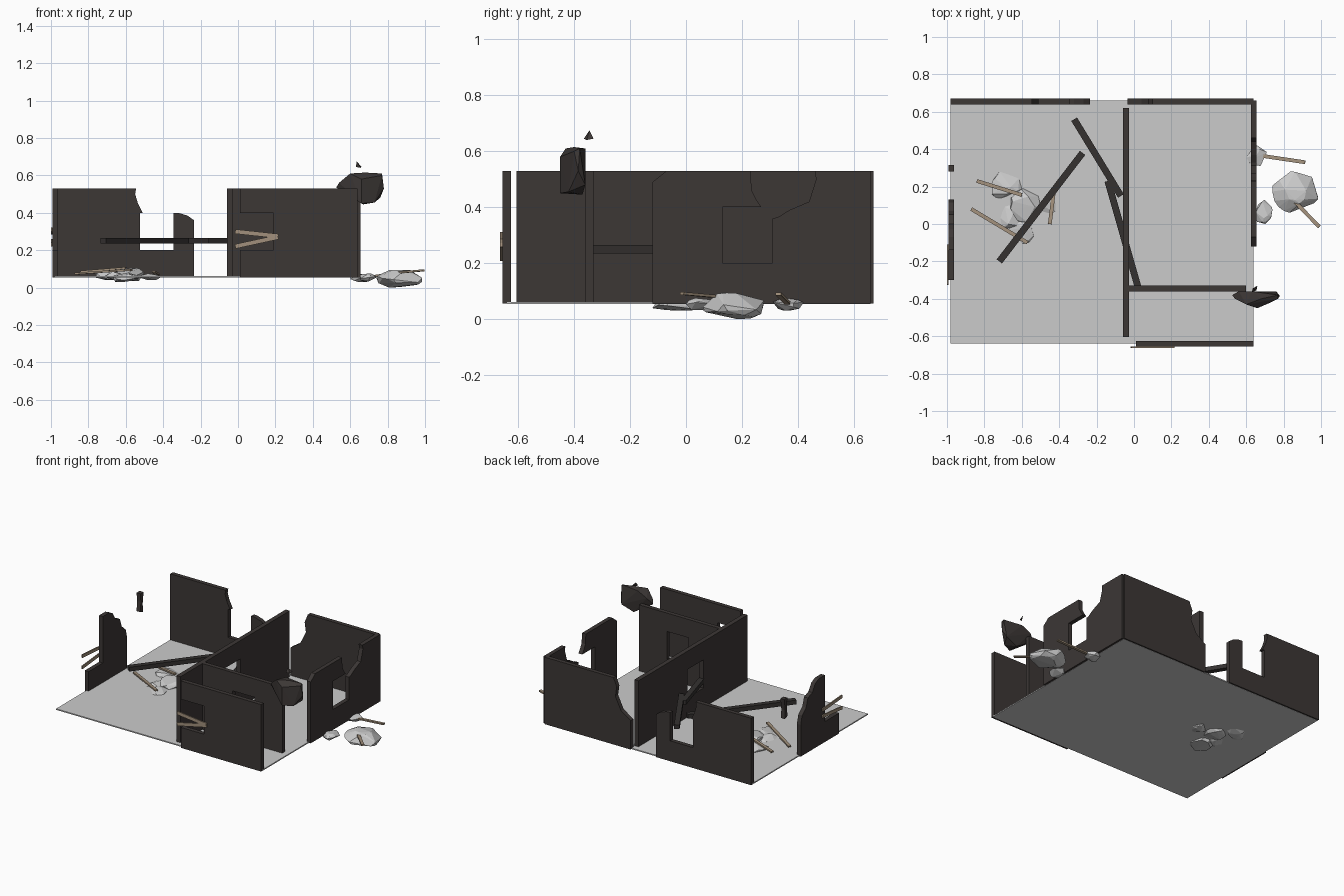
import bpy, bmesh, random
from mathutils import Matrix, Vector

if "Cube" in bpy.data.objects:
    bpy.data.objects.remove(bpy.data.objects["Cube"])


def material(name, color):
    m = bpy.data.materials.new(name)
    m.diffuse_color = (*color, 1)
    m.use_nodes = True
    m.node_tree.nodes["Principled BSDF"].inputs["Base Color"].default_value = m.diffuse_color
    return m


WALL = material("dark_wall", (0.045, 0.038, 0.036))
CHAR = material("charred_timber", (0.035, 0.031, 0.03))
WOOD = material("plank_wood", (0.36, 0.28, 0.20))
STONE = material("rubble_stone", (0.55, 0.55, 0.55))
Z0, Z1 = 0.055, 0.53
SILL, HEAD = 0.20, 0.40


def add(name, mesh, mat=None):
    ob = bpy.data.objects.new(name, mesh)
    bpy.context.collection.objects.link(ob)
    if mat:
        mesh.materials.append(mat)
    return ob


def wall(name, along, lo, hi, outline, holes=()):
    """Extrude an upright profile (along, z) between lo and hi on the other axis."""
    cu = bpy.data.curves.new(name + "_profile", 'CURVE')
    cu.dimensions, cu.fill_mode, cu.extrude = '2D', 'BOTH', (hi - lo) / 2
    for loop in (outline, *holes):
        sp = cu.splines.new('POLY')
        sp.points.add(len(loop) - 1)
        for p, (a, z) in zip(sp.points, loop):
            p.co = (a, z, 0, 1)
        sp.use_cyclic_u = True
    tmp = bpy.data.objects.new("profile", cu)
    bpy.context.collection.objects.link(tmp)
    dg = bpy.context.evaluated_depsgraph_get()
    mesh = bpy.data.meshes.new_from_object(tmp.evaluated_get(dg))
    bpy.data.objects.remove(tmp)
    mid = (lo + hi) / 2
    if along == 'x':
        rows = ((1, 0, 0, 0), (0, 0, -1, mid), (0, 1, 0, 0), (0, 0, 0, 1))
    else:
        rows = ((0, 0, 1, mid), (1, 0, 0, 0), (0, 1, 0, 0), (0, 0, 0, 1))
    mesh.transform(Matrix(rows))
    mesh.name = name
    mesh.materials.clear()
    for p in mesh.polygons:
        p.use_smooth = False
    return add(name, mesh, WALL)


def rect(a0, a1, z0=Z0, z1=Z1):
    return [(a0, z0), (a1, z0), (a1, z1), (a0, z1)]


def bar(name, p, q, width, height, mat):
    """Square-cut timber running from p to q."""
    p, q = Vector(p), Vector(q)
    d = q - p
    side = d.cross(Vector((0, 0, 1))).normalized()
    up = side.cross(d).normalized()
    bm = bmesh.new()
    bmesh.ops.create_cube(bm, size=1)
    for v in bm.verts:
        v.co = (p + q) / 2 + d * v.co.x + side * width * v.co.y + up * height * v.co.z
    bmesh.ops.recalc_face_normals(bm, faces=bm.faces)
    me = bpy.data.meshes.new(name)
    bm.to_mesh(me)
    bm.free()
    return add(name, me, mat)


def hull(name, pts, mat):
    bm = bmesh.new()
    for p in pts:
        bm.verts.new(p)
    res = bmesh.ops.convex_hull(bm, input=bm.verts)
    junk = {g for g in res["geom_interior"] + res["geom_unused"] if isinstance(g, bmesh.types.BMVert)}
    bmesh.ops.delete(bm, geom=list(junk), context='VERTS')
    bmesh.ops.recalc_face_normals(bm, faces=bm.faces)
    me = bpy.data.meshes.new(name)
    bm.to_mesh(me)
    bm.free()
    return add(name, me, mat)


def rock(name, lo, hi, seed, count=22):
    """Faceted stone filling the box lo..hi."""
    rnd = random.Random(seed)
    pts = [Vector([rnd.gauss(0, 1) for _ in range(3)]).normalized() for _ in range(count)]
    mn = [min(p[i] for p in pts) for i in range(3)]
    mx = [max(p[i] for p in pts) for i in range(3)]
    hull(name, [[lo[i] + (p[i] - mn[i]) / (mx[i] - mn[i]) * (hi[i] - lo[i]) for i in range(3)]
                for p in pts], STONE)


# Floor slab
bar("floor", (-0.98, 0.01, 0.058), (0.64, 0.01, 0.058), 1.30, 0.008, None)

# Outer walls with broken edges
wall("back_wall_left", 'x', 0.64, 0.67, [
    (-0.98, Z0), (-0.235, Z0), (-0.235, 0.36), (-0.27, 0.385), (-0.32, 0.40), (-0.345, 0.40),
    (-0.345, SILL), (-0.525, SILL), (-0.525, HEAD), (-0.51, HEAD), (-0.535, 0.45),
    (-0.55, 0.50), (-0.545, Z1), (-0.98, Z1)])
wall("back_wall_right", 'x', 0.64, 0.67, [
    (-0.035, Z0), (0.64, Z0), (0.64, Z1), (0.10, Z1), (0.075, 0.47), (0.085, 0.40),
    (0.04, 0.31), (-0.035, 0.26)])
wall("right_wall", 'y', 0.625, 0.655, [
    (-0.12, Z0), (0.66, Z0), (0.66, Z1), (0.46, Z1), (0.465, 0.50), (0.44, 0.42), (0.37, 0.39),
    (0.33, 0.365), (0.31, 0.36), (0.31, SILL), (0.13, SILL), (0.13, HEAD), (0.27, HEAD),
    (0.25, 0.43), (0.235, 0.46), (0.23, Z1), (-0.07, Z1), (-0.12, 0.49)])
wall("front_wall", 'x', -0.655, -0.625, [
    (0.01, Z0), (0.64, Z0), (0.64, Z1), (0.01, Z1), (0.01, HEAD), (0.19, HEAD),
    (0.19, SILL), (0.01, SILL)])
wall("left_wall", 'y', -0.992, -0.962, [
    (-0.30, Z0), (0.13, Z0), (0.13, 0.28), (0.115, 0.34), (0.07, 0.38), (0.05, 0.44), (0.0, 0.46),
    (-0.03, 0.51), (-0.07, Z1), (-0.14, Z1), (-0.14, SILL), (-0.30, SILL)])
wall("left_wall_fragment", 'y', -0.992, -0.962, [
    (0.28, 0.40), (0.31, 0.39), (0.305, 0.45), (0.315, Z1), (0.28, Z1), (0.285, 0.47)])

# Inner walls
wall("partition_wall", 'y', -0.06, -0.028, rect(-0.605, 0.62), [rect(-0.11, 0.07, SILL, HEAD)])
wall("divider_wall", 'x', -0.36, -0.33, rect(-0.028, 0.60), [rect(0.21, 0.38, SILL, HEAD)])

# Hanging broken wall chunk and shard
hull("broken_chunk", [
    (0.525, -0.38, 0.535), (0.54, -0.40, 0.56), (0.56, -0.36, 0.575), (0.60, -0.43, 0.61),
    (0.63, -0.36, 0.61), (0.68, -0.40, 0.615), (0.77, -0.38, 0.61), (0.78, -0.385, 0.53),
    (0.76, -0.36, 0.48), (0.73, -0.42, 0.455), (0.66, -0.45, 0.45), (0.66, -0.45, 0.58),
    (0.67, -0.37, 0.445), (0.60, -0.42, 0.51), (0.77, -0.40, 0.60)], WALL)
hull("broken_shard", [(0.63, -0.365, 0.645), (0.66, -0.33, 0.645), (0.635, -0.345, 0.675),
                      (0.655, -0.355, 0.64)], WALL)

# Fallen beams
for i, (p, q) in enumerate([((-0.72, -0.20), (-0.275, 0.38)), ((-0.32, 0.56), (-0.07, 0.15)),
                            ((-0.14, 0.23), (0.025, -0.35))]):
    bar(f"fallen_beam_{i + 1}", (*p, 0.25), (*q, 0.25), 0.036, 0.03, CHAR)

# Boards nailed over the windows
for i, (za, zb) in enumerate([(0.30, 0.275), (0.22, 0.27)]):
    bar(f"front_board_{i + 1}", (-0.015, -0.660, za), (0.215, -0.660, zb), 0.008, 0.024, WOOD)
for i, (za, zb) in enumerate([(0.31, 0.295), (0.23, 0.25)]):
    bar(f"left_board_{i + 1}", (-0.996, -0.325, za), (-0.996, -0.11, zb), 0.008, 0.022, WOOD)

# Rubble stones, inside on the left and outside on the right
STONES = [
    ((-0.76, 0.13, 0.04), (-0.60, 0.28, 0.09)), ((-0.66, 0.01, 0.035), (-0.50, 0.19, 0.105)),
    ((-0.72, -0.03, 0.04), (-0.61, 0.10, 0.085)), ((-0.67, -0.12, 0.03), (-0.53, 0.03, 0.08)),
    ((-0.52, 0.04, 0.04), (-0.41, 0.16, 0.075)), ((0.74, 0.06, 0.0), (0.985, 0.28, 0.095)),
    ((0.65, 0.0, 0.03), (0.74, 0.13, 0.075)), ((0.60, 0.31, 0.03), (0.71, 0.42, 0.075))]
for i, (lo, hi) in enumerate(STONES):
    rock(f"rubble_stone_{i + 1}", lo, hi, 10 + i, 30 if i == 5 else 20)

# Loose planks
PLANKS = [((-0.84, 0.23, 0.085), (-0.60, 0.155, 0.105)), ((-0.87, 0.08, 0.075), (-0.57, -0.10, 0.095)),
          ((-0.43, 0.16, 0.07), (-0.45, 0.0, 0.085)), ((0.68, 0.365, 0.055), (0.915, 0.33, 0.09)),
          ((0.86, 0.12, 0.08), (0.99, -0.015, 0.092))]
for i, (p, q) in enumerate(PLANKS):
    bar(f"loose_plank_{i + 1}", p, q, 0.02, 0.01, WOOD)
